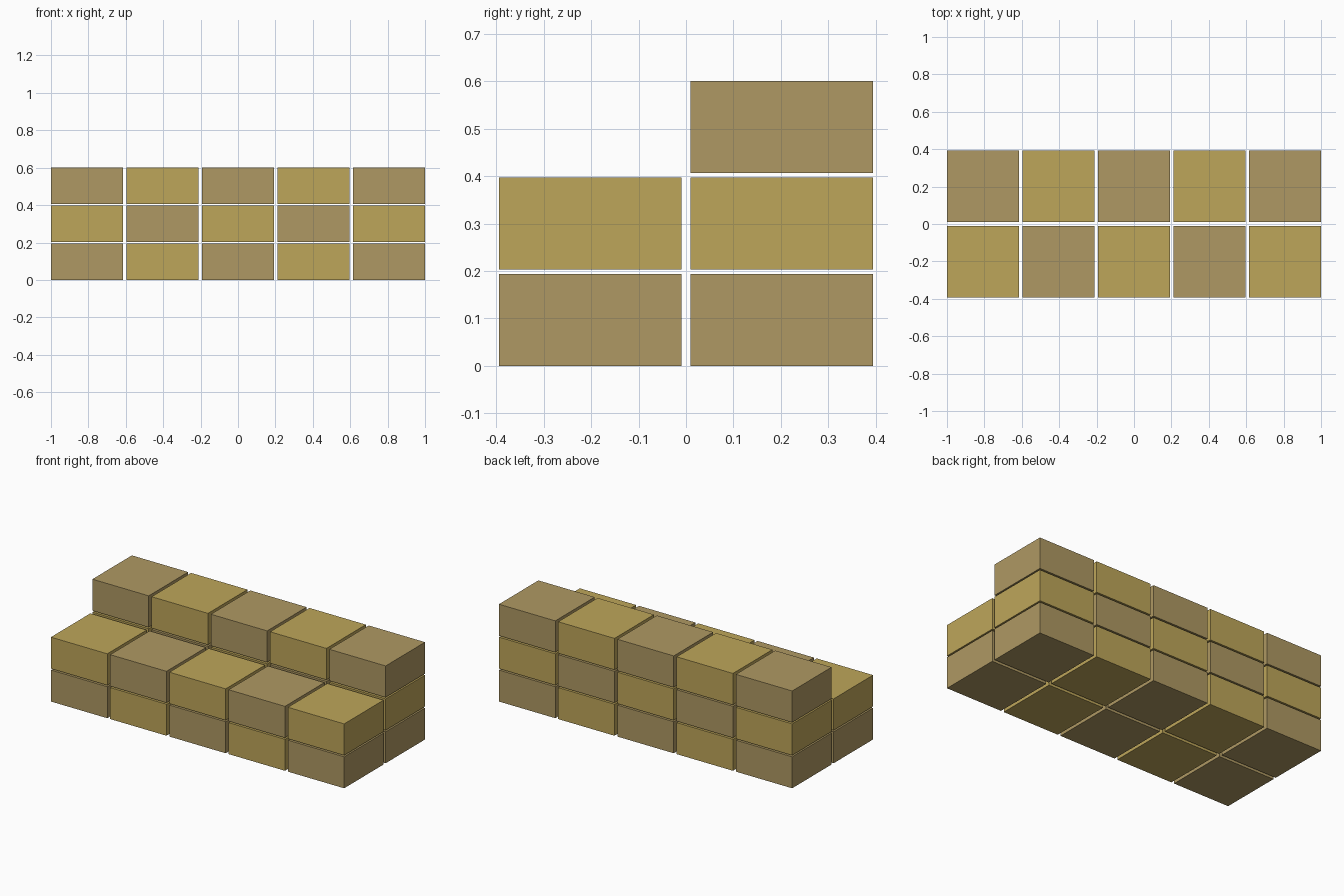
import bpy
import bmesh

if "Cube" in bpy.data.objects:
    bpy.data.objects.remove(bpy.data.objects["Cube"], do_unlink=True)


def make_material(name, srgb):
    color = [((c / 255 + 0.055) / 1.055) ** 2.4 for c in srgb] + [1.0]
    mat = bpy.data.materials.new(name)
    mat.use_nodes = True
    mat.diffuse_color = color
    mat.node_tree.nodes["Principled BSDF"].inputs["Base Color"].default_value = color
    return mat


golden = make_material("golden straw", (190, 166, 90))
dull = make_material("dull straw", (175, 153, 99))

WIDTH, HEIGHT = 0.384, 0.194
STEP, RISE = 0.404, 0.203


def make_bale(name, x, y, z, mat):
    mesh = bpy.data.meshes.new(name)
    bm = bmesh.new()
    bmesh.ops.create_cube(bm, size=1)
    bmesh.ops.scale(bm, vec=(WIDTH, WIDTH, HEIGHT), verts=bm.verts)
    bm.to_mesh(mesh)
    bm.free()
    mesh.materials.append(mat)
    bale = bpy.data.objects.new(name, mesh)
    bale.location = (x, y, z)
    bpy.context.collection.objects.link(bale)


# Stepped stack: front row two bales high, back row three, colours alternating
for row, side, levels in (("front", -0.5, 2), ("back", 0.5, 3)):
    for level in range(levels):
        for column in range(5):
            mat = golden if (column + level) % 2 else dull
            make_bale(f"{row}_bale_{level + 1}_{column + 1}",
                      (column - 2) * STEP, side * STEP,
                      level * RISE + HEIGHT / 2, mat)
